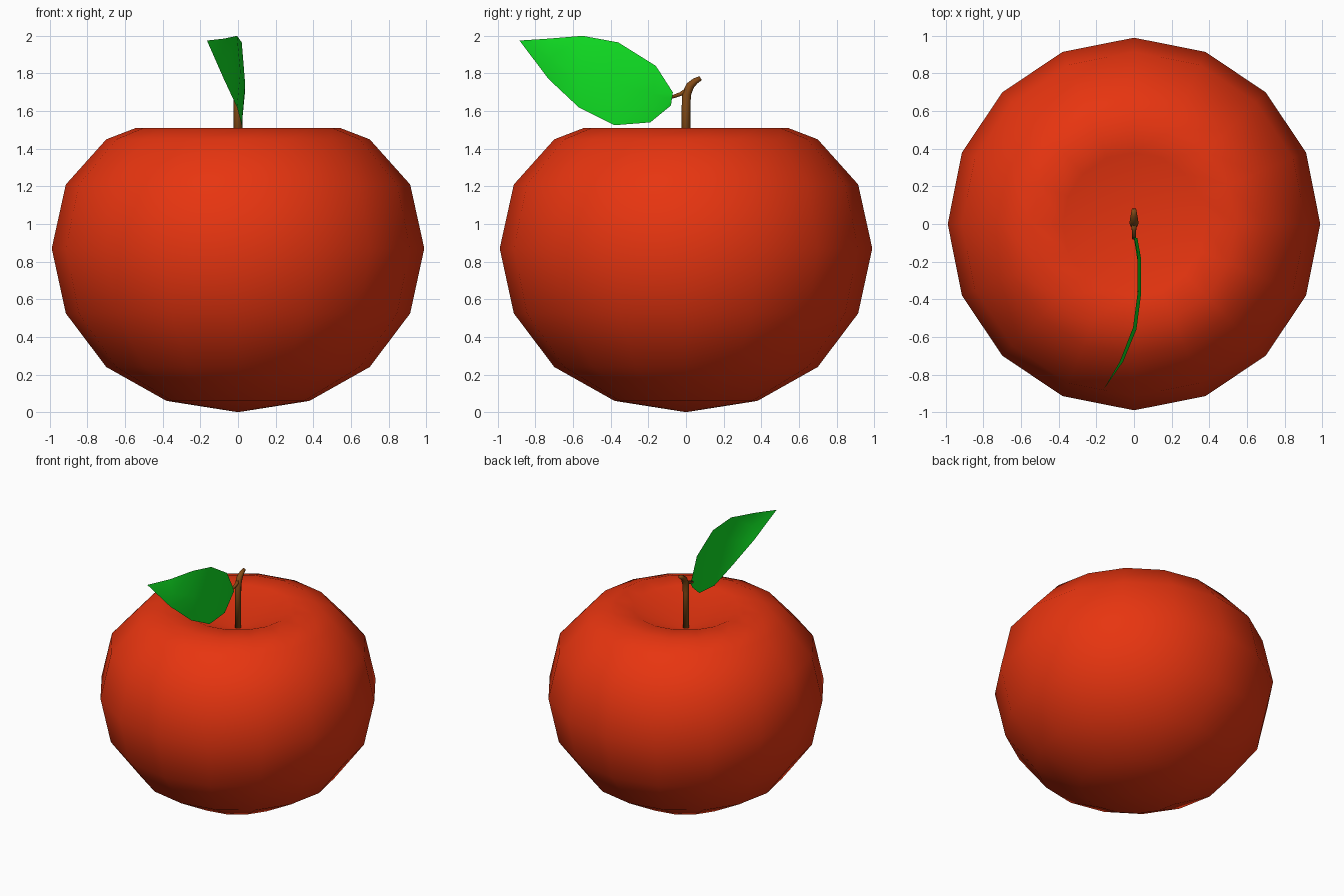
import bpy, math
from mathutils import Vector

if "Cube" in bpy.data.objects:
    bpy.data.objects.remove(bpy.data.objects["Cube"])


def material(name, rgb):
    m = bpy.data.materials.new(name)
    m.diffuse_color = (*rgb, 1)
    m.use_nodes = True
    m.node_tree.nodes["Principled BSDF"].inputs["Base Color"].default_value = m.diffuse_color
    return m


def build(name, verts, faces, mat):
    me = bpy.data.meshes.new(name)
    me.from_pydata([tuple(v) for v in verts], [], faces)
    me.materials.append(mat)
    for p in me.polygons:
        p.use_smooth = True
    ob = bpy.data.objects.new(name, me)
    bpy.context.collection.objects.link(ob)
    return ob


def bridge(rings, n):
    """Quads between consecutive rings of n vertices."""
    return [(r * n + i, r * n + (i + 1) % n, (r + 1) * n + (i + 1) % n, (r + 1) * n + i)
            for r in range(rings - 1) for i in range(n)]


def lathe(name, bottom, profile, top, n, mat):
    verts = [(r * math.cos(2 * math.pi * i / n), r * math.sin(2 * math.pi * i / n), z)
             for r, z in profile for i in range(n)]
    faces = bridge(len(profile), n)
    lo, hi, last = len(verts), len(verts) + 1, (len(profile) - 1) * n
    verts += [(0, 0, bottom), (0, 0, top)]
    for i in range(n):
        j = (i + 1) % n
        faces += [(lo, j, i), (hi, last + i, last + j)]
    return build(name, verts, faces, mat)


def tube(name, path, n, mat):
    """Tapered tube in the YZ plane; path holds (y, z, radius)."""
    pts = [Vector((0, y, z)) for y, z, r in path]
    side, verts = Vector((1, 0, 0)), []
    for k, p in enumerate(pts):
        t = (pts[min(k + 1, len(pts) - 1)] - pts[max(k - 1, 0)]).normalized()
        up = t.cross(side)
        for i in range(n):
            a = 2 * math.pi * i / n
            verts.append(p + path[k][2] * (side * math.cos(a) + up * math.sin(a)))
    faces = bridge(len(path), n)
    faces += [tuple(reversed(range(n))), tuple(range(len(verts) - n, len(verts)))]
    return build(name, verts, faces, mat)


red = material("apple red", (0.8, 0.035, 0.005))
brown = material("stem brown", (0.23, 0.07, 0.008))
green = material("leaf green", (0.005, 0.75, 0.017))

# Fruit body with a dimple on top
lathe("apple_body", 0.0,
      [(0.38, 0.06), (0.70, 0.24), (0.915, 0.525), (0.99, 0.87), (0.915, 1.21),
       (0.70, 1.45), (0.544, 1.51), (0.38, 1.505)], 1.34, 16, red)

# Stem and the twig that carries the leaf
tube("stem", [(0, 1.35, 0.023), (0, 1.62, 0.023), (0.003, 1.69, 0.024),
              (0.022, 1.735, 0.022), (0.05, 1.76, 0.017), (0.078, 1.775, 0.012)], 8, brown)
tube("leaf_twig", [(0.005, 1.71, 0.016), (-0.03, 1.69, 0.012), (-0.08, 1.673, 0.010)], 6, brown)

# Leaf: cupped sheet, stations of (x, upper y, upper z, lower y, lower z)
stations = [(0.0, -0.07, 1.70, -0.08, 1.63), (0.018, -0.16, 1.84, -0.19, 1.54),
            (0.02, -0.36, 1.965, -0.38, 1.525), (-0.005, -0.55, 2.0, -0.57, 1.62),
            (-0.075, -0.73, 1.985, -0.73, 1.77)]
verts, faces = [], []
for x, uy, uz, ly, lz in stations:
    verts += [(x, uy, uz), (x + 0.018, (uy + ly) / 2, (uz + lz) / 2), (x, ly, lz)]
tip = len(verts)
verts.append((-0.165, -0.885, 1.975))
for s in range(len(stations) - 1):
    for c in range(2):
        a = s * 3 + c
        faces.append((a, a + 3, a + 4, a + 1))
faces += [(tip - 3, tip, tip - 2), (tip - 2, tip, tip - 1)]
build("leaf", verts, faces, green)
